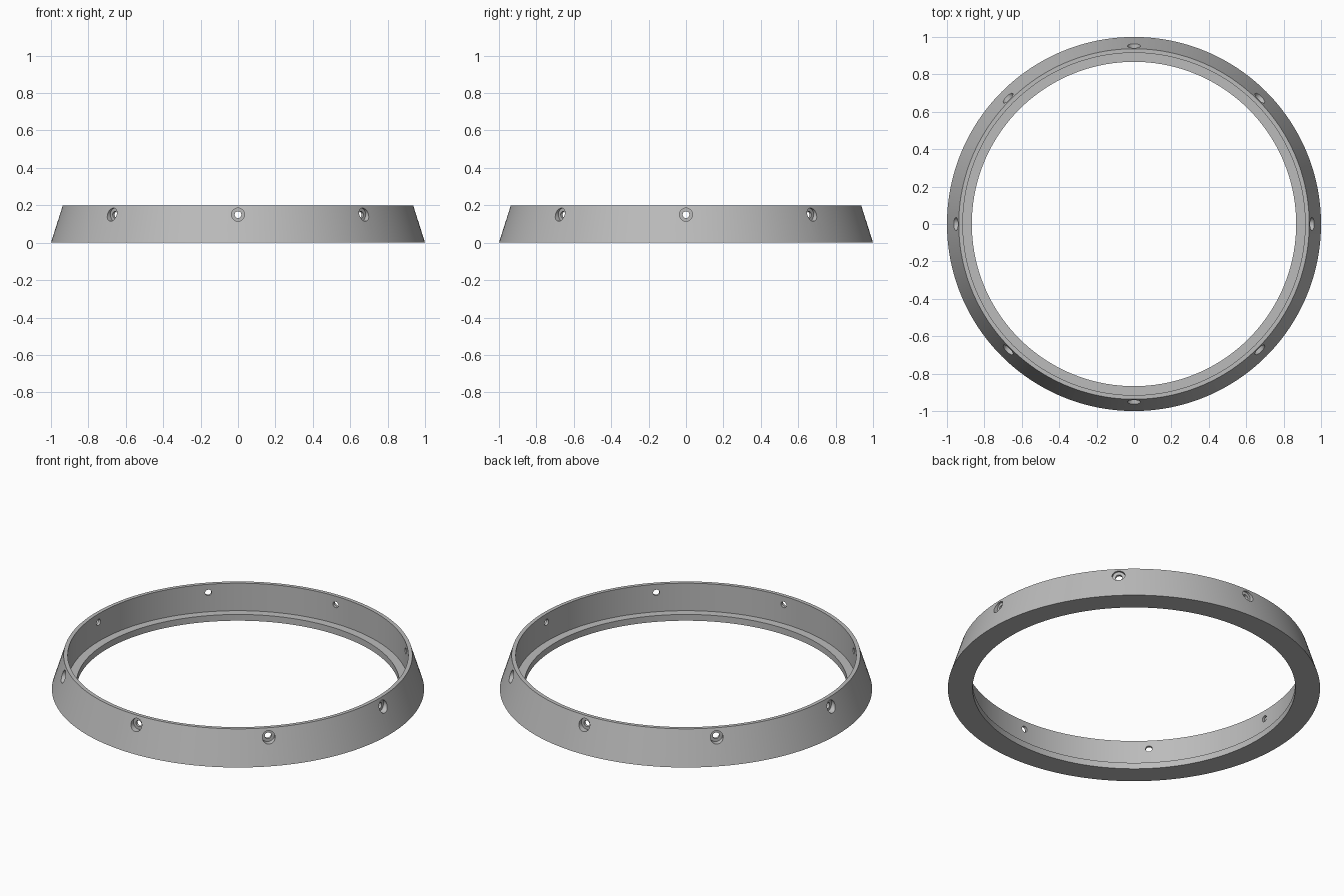
import bpy, bmesh, math
from mathutils import Matrix, Vector

cube = bpy.data.objects.get("Cube")
if cube:
    bpy.data.objects.remove(cube, do_unlink=True)

SEGMENTS = 192
HOLES = 8
HOLE_Z = 0.15

grey = bpy.data.materials.new("plain_grey")
grey.use_nodes = True
colour = (0.5, 0.5, 0.5, 1)
grey.diffuse_color = colour
grey.node_tree.nodes["Principled BSDF"].inputs["Base Color"].default_value = colour


def make_object(name, bm):
    bmesh.ops.recalc_face_normals(bm, faces=bm.faces)
    mesh = bpy.data.meshes.new(name)
    bm.to_mesh(mesh)
    bm.free()
    mesh.materials.append(grey)
    obj = bpy.data.objects.new(name, mesh)
    bpy.context.collection.objects.link(obj)
    return obj


# Ring body: sloping outside, thin upright wall and a low inner ledge
profile = [(1.0, 0), (0.937, 0.2), (0.915, 0.2), (0.915, 0.037), (0.867, 0.037), (0.867, 0)]
bm = bmesh.new()
rows = []
for i in range(SEGMENTS):
    a = math.tau * i / SEGMENTS
    rows.append([bm.verts.new((r * math.cos(a), r * math.sin(a), z)) for r, z in profile])
for i, row in enumerate(rows):
    following = rows[(i + 1) % SEGMENTS]
    for j in range(len(profile)):
        k = (j + 1) % len(profile)
        bm.faces.new((row[j], following[j], following[k], row[k]))
ring = make_object("ring_body", bm)

# Stepped screw holes: one revolved cutter per hole, narrow inside and wide outside
steps = [(0.018, 0.88), (0.018, 0.93), (0.035, 0.93), (0.035, 1.03)]
bm = bmesh.new()
for h in range(HOLES):
    turn = Matrix.Rotation(math.tau * h / HOLES, 3, "Z")
    loops = []
    for radius, reach in steps:
        loop = []
        for s in range(32):
            a = math.tau * s / 32
            point = Vector((reach, radius * math.cos(a), HOLE_Z + radius * math.sin(a)))
            loop.append(bm.verts.new(turn @ point))
        loops.append(loop)
    for inner, outer in zip(loops, loops[1:]):
        for s in range(32):
            t = (s + 1) % 32
            bm.faces.new((inner[s], inner[t], outer[t], outer[s]))
    bm.faces.new(loops[0])
    bm.faces.new(loops[-1])
cutter = make_object("screw_hole_cutter", bm)
cutter.hide_render = True

# Cut the holes, then drop the helper
boolean = ring.modifiers.new("screw_holes", "BOOLEAN")
boolean.operation = "DIFFERENCE"
boolean.solver = "EXACT"
boolean.object = cutter
bpy.ops.object.select_all(action="DESELECT")
ring.select_set(True)
bpy.context.view_layer.objects.active = ring
bpy.ops.object.modifier_apply(modifier=boolean.name)
bpy.data.objects.remove(cutter, do_unlink=True)

bpy.ops.object.shade_smooth_by_angle(angle=math.radians(30))
